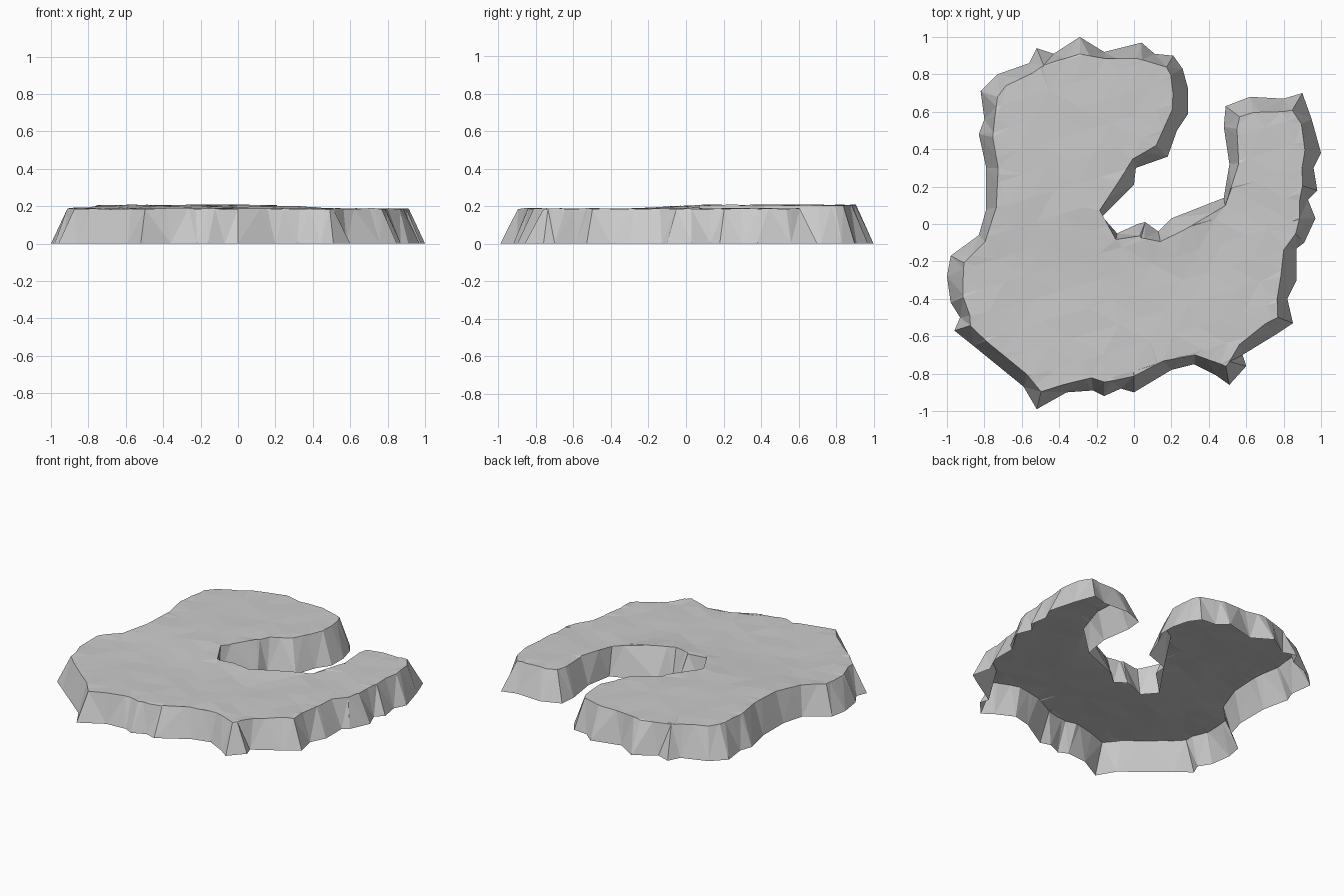
import bpy
import bmesh
import random
from mathutils import Vector

random.seed(4)
cube = bpy.data.objects.get("Cube")
if cube:
    bpy.data.objects.remove(cube)

WALL_LEAN = 0.068
LOW_TOP = 0.186
HIGH_TOP = 0.205

# Shoreline of the base, clockwise from the back, in hundredths of a unit
SHORE = [
    (-29, 100), (-16, 92), (4, 97), (11, 91), (21, 90), (26, 83), (29, 72),
    (29, 59), (23, 50), (18, 36), (1, 30), (0, 21), (-17, 4), (-9, -5),
    (2, 0), (6, 1), (13, -4), (20, 3), (48, 14), (51, 32), (48, 52),
    (49, 63), (62, 68), (80, 67), (90, 70), (95, 56), (100, 38), (96, 30),
    (98, 18), (93, 13), (97, 3), (91, -10), (87, -13), (87, -30), (82, -40),
    (85, -53), (76, -59), (58, -70), (60, -76), (51, -86), (44, -81),
    (32, -75), (20, -78), (0, -90), (-7, -88), (-16, -92), (-22, -89),
    (-36, -90), (-52, -99), (-59, -87), (-86, -65), (-96, -57), (-93, -50),
    (-98, -42), (-100, -28), (-98, -17), (-83, -6), (-79, 8), (-79, 30),
    (-83, 48), (-80, 56), (-82, 71), (-73, 80), (-56, 86), (-52, 94),
    (-43, 91),
]


def top_height(x, y):
    """Low plateau that swells gently on the left rear lobe."""
    t = min(max((y + 0.3) / 0.4, 0), 1) * min(max((0.5 - x) / 0.2, 0), 1)
    swell = t * t * (3 - 2 * t)
    return LOW_TOP + (HIGH_TOP - LOW_TOP) * swell


def rim_point(points, i):
    """Softened shoreline point, pushed inland by the lean of the cliff."""
    before, here = points[i - 1], points[i]
    after = points[(i + 1) % len(points)]
    along = (after - before).normalized()
    inland = Vector((along.y, -along.x))
    soft = here.lerp((before + after) / 2, 0.35)
    return soft + inland * (WALL_LEAN + random.uniform(-0.012, 0.012))


shore = [Vector(p) / 100 for p in SHORE]
rim = [rim_point(shore, i) for i in range(len(shore))]

# Cliff wall rising from the shoreline to the rim
bm = bmesh.new()
base_verts = [bm.verts.new((p.x, p.y, 0)) for p in shore]
rim_verts = [bm.verts.new((p.x, p.y, LOW_TOP)) for p in rim]
count = len(shore)
for i in range(count):
    j = (i + 1) % count
    bm.faces.new((base_verts[i], rim_verts[i], rim_verts[j], base_verts[j]))

# Plateau, sliced into cells so that it can undulate
plateau = bm.faces.new(list(reversed(rim_verts)))
plateau.normal_update()
bm.normal_update()
for axis in (Vector((1, 0.3, 0)), Vector((-0.3, 1, 0))):
    for step in range(-9, 10):
        cells = [f for f in bm.faces if f.normal.z > 0.99]
        edges = {e for f in cells for e in f.edges}
        verts = {v for f in cells for v in f.verts}
        bmesh.ops.bisect_plane(
            bm, geom=cells + list(edges) + list(verts), dist=0.0001,
            plane_co=axis * (step * 0.125 + 0.03), plane_no=axis)
        bm.normal_update()

# Gentle bumps over the plateau
for v in bm.verts:
    if v.co.z > LOW_TOP / 2:
        bump = 0 if v.is_boundary else random.uniform(-0.003, 0.003)
        v.co.z = top_height(v.co.x, v.co.y) + bump
bmesh.ops.triangulate(bm, faces=bm.faces[:])

mesh = bpy.data.meshes.new("rock_plateau")
bm.to_mesh(mesh)
bm.free()

# Plain grey stone
stone = bpy.data.materials.new("light grey stone")
stone.use_nodes = True
colour = (0.6, 0.6, 0.6, 1)
stone.diffuse_color = colour
shader = stone.node_tree.nodes["Principled BSDF"]
shader.inputs["Base Color"].default_value = colour
mesh.materials.append(stone)

rock = bpy.data.objects.new("rock_plateau", mesh)
bpy.context.collection.objects.link(rock)
